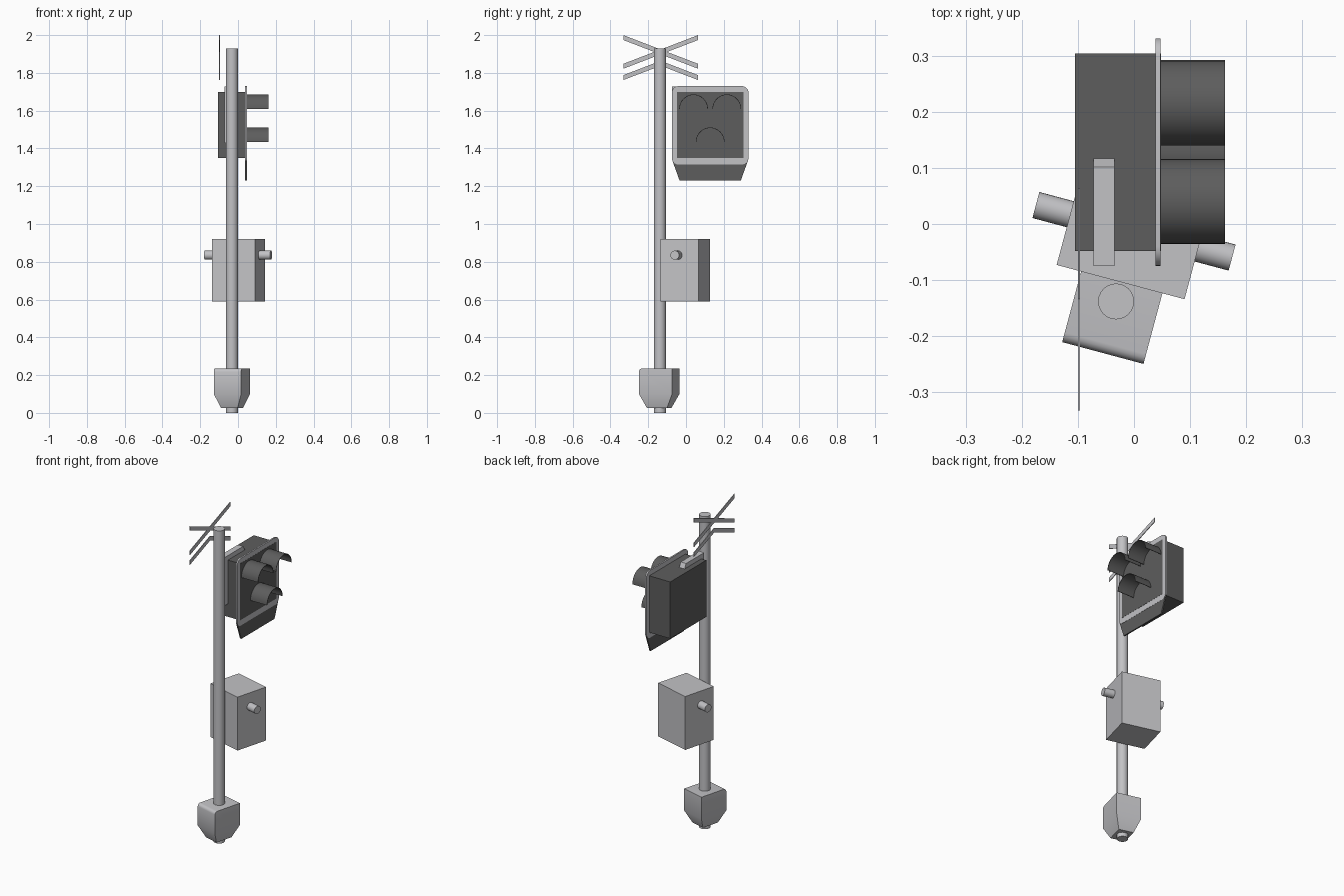
import bpy, bmesh, math
from mathutils import Matrix, Vector

if "Cube" in bpy.data.objects:
    bpy.data.objects.remove(bpy.data.objects["Cube"])

def material(name, rgb):
    m = bpy.data.materials.new(name)
    m.diffuse_color = (*rgb, 1)
    m.use_nodes = True
    m.node_tree.nodes["Principled BSDF"].inputs["Base Color"].default_value = m.diffuse_color
    return m

LIGHT = material("light grey metal", (0.54, 0.54, 0.56))
DARK = material("dark grey paint", (0.11, 0.11, 0.11))
TURN = Matrix.Rotation(math.radians(-15), 4, 'Z')

def finish(name, bm, mat, smooth=False):
    bmesh.ops.recalc_face_normals(bm, faces=bm.faces)
    me = bpy.data.meshes.new(name)
    bm.to_mesh(me)
    bm.free()
    me.materials.append(mat)
    ob = bpy.data.objects.new(name, me)
    bpy.context.collection.objects.link(ob)
    if smooth:
        bpy.context.view_layer.objects.active = ob
        ob.select_set(True)
        bpy.ops.object.shade_smooth_by_angle(angle=math.radians(40))
        ob.select_set(False)
    return ob

def box(name, lo, hi, mat, turn=None):
    lo, hi = Vector(lo), Vector(hi)
    mid, size = (lo + hi) / 2, hi - lo
    bm = bmesh.new()
    rot = turn or Matrix()
    bmesh.ops.create_cube(bm, size=1, matrix=Matrix.Translation(mid) @ rot @ Matrix.Diagonal((*size, 1)))
    return finish(name, bm, mat)

def cylinder(name, centre, r, length, mat, rot=Matrix()):
    bm = bmesh.new()
    bmesh.ops.create_cone(bm, cap_ends=True, segments=24, radius1=r, radius2=r, depth=length,
                          matrix=Matrix.Translation(centre) @ rot)
    return finish(name, bm, mat, True)

def plate(name, outline, x0, x1, mat, smooth=False):
    """Extrude a (y, z) outline along x."""
    bm = bmesh.new()
    face = bm.faces.new([bm.verts.new((x0, y, z)) for y, z in outline])
    ext = bmesh.ops.extrude_face_region(bm, geom=[face])
    bmesh.ops.translate(bm, vec=(x1 - x0, 0, 0),
                        verts=[v for v in ext["geom"] if isinstance(v, bmesh.types.BMVert)])
    return finish(name, bm, mat, smooth)

# Post
PX, PY = -0.032, -0.138
cylinder("post", (PX, PY, 0.965), 0.032, 1.93, LIGHT)

# Tapered base block with softened top edge at the front
bm = bmesh.new()
rings = []
for z, s in ((0.025, 0.6), (0.1, 1), (0.235, 1)):
    rings.append([bm.verts.new(Matrix.Translation((PX, PY - 0.004, z)) @ TURN @ Vector((x * s, y * s, 0)))
                  for x, y in ((-.075, -.091), (.075, -.091), (.075, .091), (-.075, .091))])
for a, b in zip(rings, rings[1:]):
    for i in range(4):
        j = (i + 1) % 4
        bm.faces.new((a[i], a[j], b[j], b[i]))
bm.faces.new(rings[0])
bm.faces.new(rings[-1])
edge = bm.edges.get((rings[-1][0], rings[-1][1]))
bmesh.ops.bevel(bm, geom=[edge], offset=0.018, segments=4, profile=0.5, affect='EDGES')
finish("base_block", bm, LIGHT, True)

# Equipment box with a pipe stub on each side
box("equipment_box", (-0.115, -0.107, 0.59), (0.121, 0.101, 0.92), LIGHT, TURN)
for side, label in ((-1, "left"), (1, "right")):
    centre = Vector((0, -0.013, 0.835)) + TURN @ Vector((side * 0.141, 0, 0))
    cylinder(label + "_pipe_stub", centre, 0.024, 0.08, LIGHT, TURN @ Matrix.Rotation(math.pi / 2, 4, 'Y'))

# Signal head
CY = 0.128
box("signal_housing", (-0.105, CY - 0.176, 1.35), (0.0485, CY + 0.176, 1.70), DARK)
r, hw, zb, zt = 0.035, 0.203, 1.315, 1.73
rim = []
for k, (cy, cz) in enumerate(((CY + hw - r, zt - r), (CY - hw + r, zt - r),
                              (CY - hw + r, zb + r), (CY + hw - r, zb + r))):
    for i in range(7):
        a = math.pi / 2 * (k + i / 6)
        rim.append((cy + r * math.cos(a), cz + r * math.sin(a)))
plate("backplate_rim", rim, 0.038, 0.0475, LIGHT, True)
plate("lower_skirt", [(CY - 0.2, 1.335), (CY - 0.162, 1.23), (CY + 0.162, 1.23), (CY + 0.2, 1.335)],
      0.038, 0.0465, DARK)

# Lamp hoods: thin half tubes
for name, cy, cz in (("upper_hood_a", CY - 0.088, 1.61), ("upper_hood_b", CY + 0.088, 1.61),
                     ("lower_hood", CY, 1.435)):
    arc = [(math.cos(math.pi * i / 16), math.sin(math.pi * i / 16)) for i in range(17)]
    outline = [(cy + 0.076 * c, cz + 0.076 * s) for c, s in arc]
    outline += [(cy + 0.073 * c, cz + 0.073 * s) for c, s in reversed(arc)]
    plate(name, outline, 0.047, 0.162, DARK, True)

# Bracket hooking over the housing
plate("head_bracket", [(-0.075, 1.43), (-0.046, 1.43), (-0.046, 1.699), (0.117, 1.699),
                       (0.102, 1.728), (-0.075, 1.728)], -0.072, -0.035, LIGHT)

# Crossed boards and the half cross below them
BY, H = -0.134, 0.198
def board(name, pts):
    t = 0.013
    plate(name, [(y, z + t) for y, z in pts] + [(y, z - t) for y, z in reversed(pts)],
          -0.1, -0.096, LIGHT)
for s, label in ((1, "rising"), (-1, "falling")):
    board(label + "_cross_board", [(BY - H, 1.911 - s * 0.076), (BY + H, 1.911 + s * 0.076)])
board("half_cross_board", [(BY - H, 1.775), (BY, 1.851), (BY + H, 1.775)])
